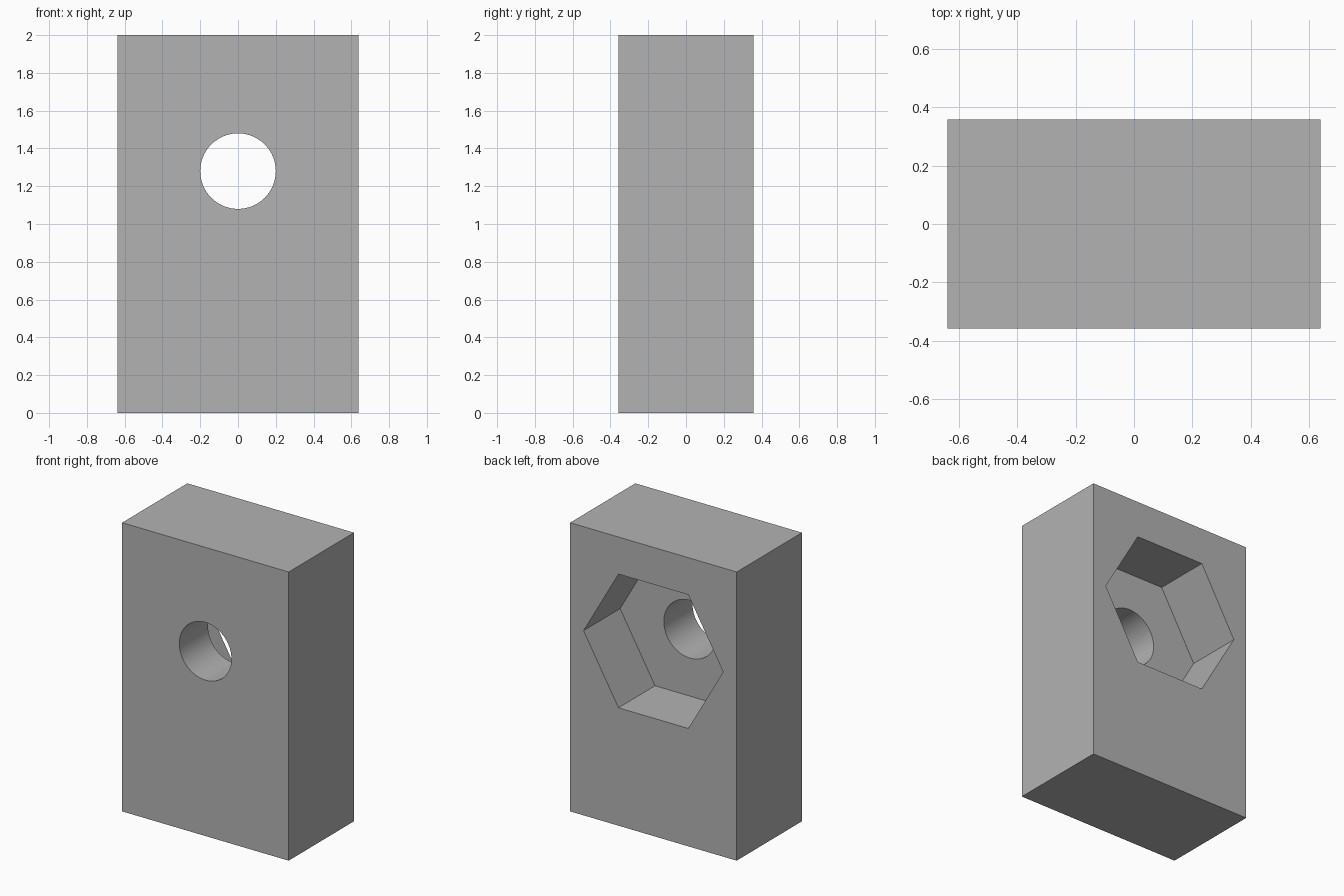
import bpy
from math import pi

cube = bpy.data.objects.get("Cube")
if cube:
    bpy.data.objects.remove(cube, do_unlink=True)

WIDTH, DEPTH, HEIGHT = 1.277, 0.714, 2.0
HOLE_Z = 1.28
POCKET_DEPTH = 0.4

grey = bpy.data.materials.new("plain_grey")
grey.use_nodes = True
colour = (0.45, 0.45, 0.45, 1)
grey.diffuse_color = colour
grey.node_tree.nodes["Principled BSDF"].inputs["Base Color"].default_value = colour


def cut(target, name, sides, radius, length, y, turn=0):
    """Cut a prism running front to back out of the target."""
    bpy.ops.mesh.primitive_cylinder_add(
        vertices=sides, radius=radius, depth=length,
        location=(0, y, HOLE_Z), rotation=(pi / 2, turn, 0))
    cutter = bpy.context.object
    cutter.name = name
    cutter.hide_render = True
    cutter.data.materials.append(grey)
    mod = target.modifiers.new(name, "BOOLEAN")
    mod.operation = "DIFFERENCE"
    mod.solver = "EXACT"
    mod.object = cutter
    bpy.ops.object.select_all(action="DESELECT")
    target.select_set(True)
    bpy.context.view_layer.objects.active = target
    bpy.ops.object.modifier_apply(modifier=mod.name)
    bpy.data.objects.remove(cutter, do_unlink=True)


# Solid block
bpy.ops.mesh.primitive_cube_add(size=1, location=(0, 0, HEIGHT / 2))
block = bpy.context.object
block.name = "block"
block.scale = (WIDTH, DEPTH, HEIGHT)
bpy.ops.object.transform_apply(location=True, rotation=False, scale=True)
block.data.materials.append(grey)

# Hexagonal pocket sunk into the back, points to the sides
cut(block, "nut_pocket", 6, 0.535, 2 * POCKET_DEPTH, DEPTH / 2, pi / 6)

# Round hole through the remaining wall
cut(block, "bolt_hole", 64, 0.2, 2 * DEPTH, 0)

bpy.ops.object.shade_smooth_by_angle(angle=pi / 6)
